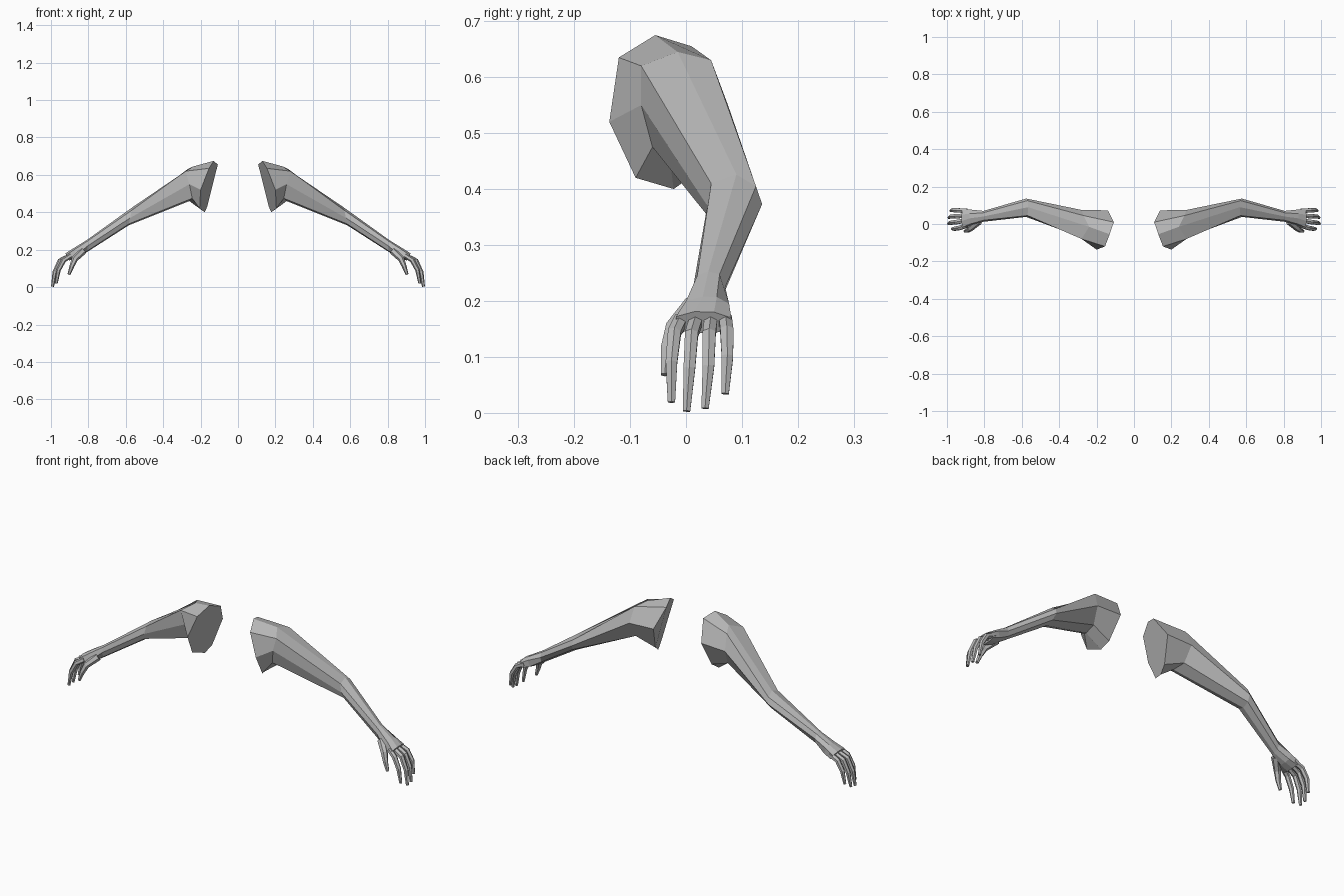
import bpy, bmesh, math
from mathutils import Vector

skin = bpy.data.materials.new("plain_grey")
skin.diffuse_color = (0.5, 0.5, 0.5, 1)


def loft(name, rings):
    """Skin a row of equal-sided rings, cap both ends, mirror to the other arm."""
    bm = bmesh.new()
    rows = [[bm.verts.new(p) for p in ring] for ring in rings]
    n = len(rows[0])
    for a, b in zip(rows, rows[1:]):
        for i in range(n):
            j = (i + 1) % n
            bm.faces.new((a[i], a[j], b[j], b[i]))
    bm.faces.new(rows[0][::-1])
    bm.faces.new(rows[-1])
    bmesh.ops.recalc_face_normals(bm, faces=bm.faces)
    me = bpy.data.meshes.new(name)
    bm.to_mesh(me)
    bm.free()
    me.materials.append(skin)
    ob = bpy.data.objects.new(name, me)
    bpy.context.collection.objects.link(ob)
    m = ob.modifiers.new("mirror", 'MIRROR')
    m.use_mirror_merge = False
    return ob


def section(x, lean, zc, yz):
    """Ring given by its y/z outline, standing at x and leaning with height."""
    return [(x + lean * (z - zc), y, z) for y, z in yz]


def digit(name, path, radii):
    """Six-sided finger along a bent path."""
    pts = [Vector(p) for p in path]
    rings = []
    for i, (p, r) in enumerate(zip(pts, radii)):
        t = (pts[min(i + 1, len(pts) - 1)] - pts[max(i - 1, 0)]).normalized()
        side = (Vector((0, 1, 0)) - t * t.y).normalized()
        up = side.cross(t)
        rings.append([p + side * r * math.cos(k * math.pi / 3 + math.pi / 6)
                      + up * r * math.sin(k * math.pi / 3 + math.pi / 6)
                      for k in range(6)])
    return loft(name, rings)


# Arm: cut shoulder, shoulder ring, elbow, wrist, back of hand, knuckles
cut = [(0.155, -0.12, 0.635), (0.13, -0.055, 0.675), (0.108, 0.01, 0.655),
       (0.14, 0.073, 0.555), (0.165, 0.02, 0.43), (0.178, -0.022, 0.40),
       (0.205, -0.09, 0.42), (0.20, -0.137, 0.52)]
shoulder = [(0.28, -0.08, 0.62), (0.24, -0.015, 0.645), (0.27, 0.045, 0.63),
            (0.28, 0.075, 0.55), (0.27, 0.035, 0.47), (0.26, -0.03, 0.46),
            (0.245, -0.06, 0.475), (0.26, -0.08, 0.55)]
elbow = section(0.575, -0.2, 0.38, [
    (0.045, 0.41), (0.09, 0.426), (0.125, 0.405), (0.136, 0.373),
    (0.115, 0.345), (0.08, 0.33), (0.05, 0.338), (0.038, 0.37)])
wrist = section(0.805, 0.05, 0.22, [
    (0.02, 0.245), (0.04, 0.253), (0.06, 0.248), (0.07, 0.225),
    (0.062, 0.2), (0.04, 0.19), (0.02, 0.195), (0.012, 0.22)])
palm = section(0.87, 0.4, 0.185, [
    (0.0, 0.2), (0.03, 0.208), (0.055, 0.207), (0.077, 0.195),
    (0.075, 0.165), (0.05, 0.158), (0.02, 0.156), (-0.006, 0.17)])
knuckles = section(0.912, 0.5, 0.16, [
    (-0.018, 0.172), (0.015, 0.181), (0.05, 0.18), (0.081, 0.17),
    (0.081, 0.148), (0.05, 0.143), (0.015, 0.142), (-0.018, 0.148)])
loft("arm", [cut, shoulder, elbow, wrist, palm, knuckles])

# Fingers: base y, middle y, tip y, tip x, tip z
for name, y0, y1, y2, tx, tz in (
        ("index_finger", -0.008, -0.026, -0.026, 0.972, 0.019),
        ("middle_finger", 0.019, 0.006, 0.001, 0.992, 0.003),
        ("ring_finger", 0.045, 0.04, 0.034, 0.99, 0.008),
        ("little_finger", 0.07, 0.074, 0.07, 0.98, 0.034)):
    digit(name, [(0.895, y0, 0.168), (tx - 0.04, y1 * 0.7 + y0 * 0.3, 0.14 + tz * 0.2),
                 (tx - 0.012, y1, 0.077 + tz * 0.7), (tx, y2, tz)],
          (0.0135, 0.0135, 0.012, 0.0075))

# Thumb
digit("thumb", [(0.83, 0.015, 0.192), (0.873, -0.022, 0.15),
                (0.888, -0.034, 0.113), (0.904, -0.038, 0.068)],
      (0.02, 0.017, 0.013, 0.008))
